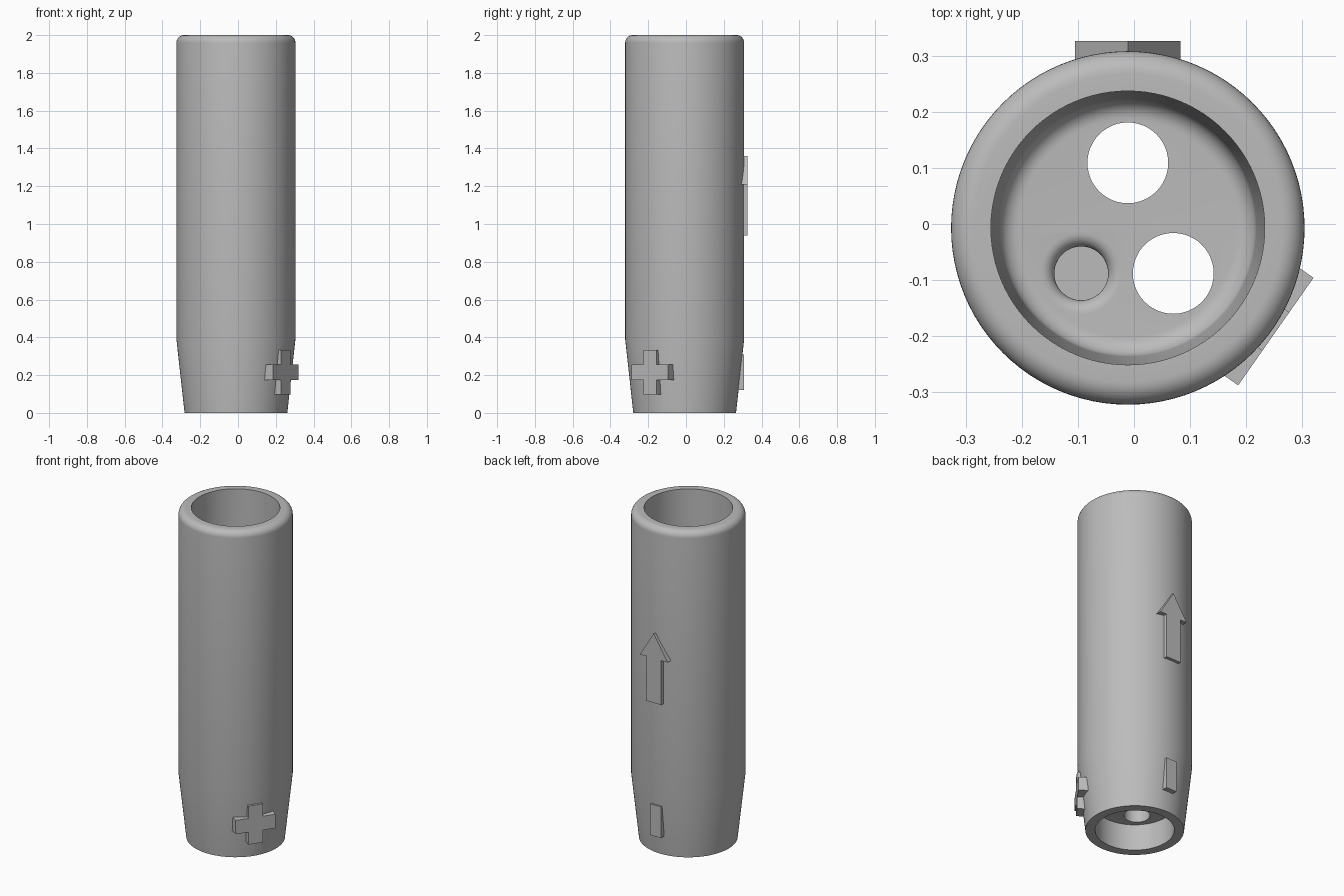
import bpy, bmesh, math
from mathutils import Matrix, Vector

cube = bpy.data.objects.get("Cube")
if cube:
    bpy.data.objects.remove(cube, do_unlink=True)

AXIS = Vector((-0.011, -0.007, 0))
SIDES = 96

grey = bpy.data.materials.new("grey_plastic")
grey.use_nodes = True
grey.diffuse_color = (0.5, 0.5, 0.5, 1)
grey.node_tree.nodes["Principled BSDF"].inputs["Base Color"].default_value = (0.5, 0.5, 0.5, 1)


def add_object(name, bm, matrix):
    bmesh.ops.recalc_face_normals(bm, faces=bm.faces)
    mesh = bpy.data.meshes.new(name)
    bm.to_mesh(mesh)
    bm.free()
    mesh.materials.append(grey)
    obj = bpy.data.objects.new(name, mesh)
    obj.matrix_world = matrix
    bpy.context.collection.objects.link(obj)
    return obj


def arc(cx, cz, radius, start, end, steps=8):
    """Points (r, z) along a circular arc, angles in degrees."""
    angles = [math.radians(start + (end - start) * i / steps) for i in range(steps + 1)]
    return [(cx + radius * math.cos(a), cz + radius * math.sin(a)) for a in angles]


def lathe(name, profile, centre, sides=SIDES):
    """Revolve an (r, z) profile, running from axis to axis, into a solid."""
    bm = bmesh.new()
    rings = []
    for r, z in profile:
        count = sides if r > 0 else 1
        rings.append([bm.verts.new((r * math.cos(math.tau * i / sides),
                                    r * math.sin(math.tau * i / sides), z))
                      for i in range(count)])
    for a, b in zip(rings, rings[1:]):
        for i in range(sides):
            j = (i + 1) % sides
            if len(a) == 1:
                bm.faces.new((a[0], b[i], b[j]))
            elif len(b) == 1:
                bm.faces.new((a[i], a[j], b[0]))
            else:
                bm.faces.new((a[i], a[j], b[j], b[i]))
    return add_object(name, bm, Matrix.Translation(centre))


def raised_mark(name, outline, angle, reach, depth):
    """Extruded (u, z) outline facing outward at an angle round the axis."""
    bm = bmesh.new()
    face = bm.faces.new([bm.verts.new((reach, u, z)) for u, z in outline])
    new = bmesh.ops.extrude_face_region(bm, geom=[face])["geom"]
    bmesh.ops.translate(bm, vec=(-depth, 0, 0),
                        verts=[v for v in new if isinstance(v, bmesh.types.BMVert)])
    matrix = Matrix.Translation(AXIS) @ Matrix.Rotation(math.radians(angle), 4, "Z")
    return add_object(name, bm, matrix)


def smooth(obj):
    bpy.ops.object.select_all(action="DESELECT")
    obj.select_set(True)
    bpy.context.view_layer.objects.active = obj
    bpy.ops.object.shade_smooth_by_angle(angle=math.radians(32))


# Tubular body with a deep upper bore, a shallow lower socket and a wall between
FLOOR, UNDERSIDE = 0.40, 0.16
profile = [(0, UNDERSIDE), (0.218, UNDERSIDE), (0.218, 0), (0.272, 0), (0.315, 0.39)]
profile += arc(0.275, 1.96, 0.04, 0, 90)
profile += [(0.244, 2.0)]
profile += arc(0.194, FLOOR + 0.035, 0.035, 0, -90)
profile += [(0, FLOOR)]
body = lathe("body", profile, AXIS)

# Two open wire holes and one blind, round-lipped hole through the wall
cutters = []
for x, y in ((-0.011, 0.109), (0.07, -0.088)):
    cutters.append(lathe("wire_hole_cutter",
                         [(0, 0.1), (0.072, 0.1), (0.072, 0.5), (0, 0.5)],
                         Vector((x, y, 0)), 48))
pin = Vector((-0.094, -0.088, 0))
lip = arc(0.072, FLOOR - 0.024, 0.024, 180, 90)
cutters.append(lathe("blind_hole_cutter",
                     [(0, FLOOR - 0.08), (0.048, FLOOR - 0.08)] + lip
                     + [(0.072, FLOOR + 0.05), (0, FLOOR + 0.05)], pin, 48))
cutters.append(lathe("lower_hole_cutter",
                     [(0, 0.1), (0.072, 0.1), (0.072, 0.28), (0, 0.28)], pin, 48))
bpy.context.view_layer.objects.active = body
for cutter in cutters:
    cutter.hide_render = True
    mod = body.modifiers.new("hole", "BOOLEAN")
    mod.operation = "DIFFERENCE"
    mod.solver = "EXACT"
    mod.object = cutter
    bpy.ops.object.modifier_apply(modifier=mod.name)
    bpy.data.objects.remove(cutter, do_unlink=True)
smooth(body)

# Raised arrow on the back
half = [(0.05, 0.94), (0.05, 1.21), (0.094, 1.21)]
arrow = half + [(0, 1.36)] + [(-u, z) for u, z in reversed(half)]
raised_mark("arrow_mark", arrow, 90, 0.333, 0.05)

# Raised bar below the arrow
bar = [(-0.036, 0.12), (0.036, 0.12), (0.036, 0.31), (-0.036, 0.31)]
raised_mark("bar_mark", bar, 90, 0.315, 0.05)

# Raised cross on the front left
w, s = 0.042, 0.117
corner = [(s, -w), (s, w), (w, w)]
cross = []
for k in range(4):
    turn = Matrix.Rotation(k * math.pi / 2, 2)
    cross += [tuple(turn @ Vector(p)) for p in corner]
raised_mark("cross_mark", [(u, z + 0.215) for u, z in cross], -35, 0.322, 0.06)
